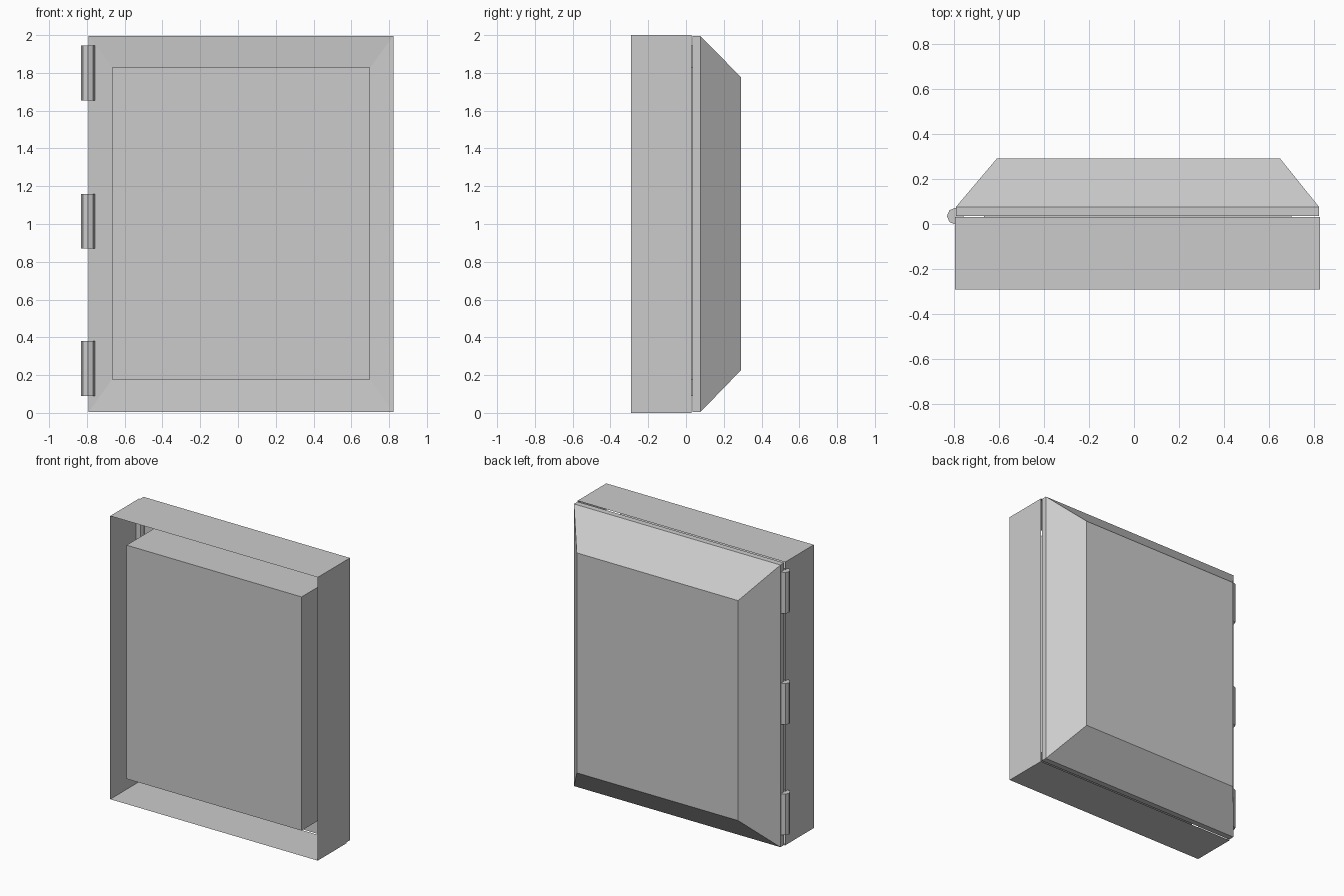
import bpy, bmesh, math

if "Cube" in bpy.data.objects:
    bpy.data.objects.remove(bpy.data.objects["Cube"])

X0, X1, Z0, Z1 = -0.795, 0.826, 0.0, 2.0


def rect(bm, x0, x1, z0, z1, y):
    return [bm.verts.new(p) for p in
            ((x0, y, z0), (x1, y, z0), (x1, y, z1), (x0, y, z1))]


def loft(name, loops, capped):
    """Skin a stack of rectangles (x0, x1, z0, z1, y)."""
    bm = bmesh.new()
    rings = [rect(bm, *l) for l in loops]
    for a, b in zip(rings, rings[1:]):
        for i in range(4):
            j = (i + 1) % 4
            bm.faces.new((a[i], a[j], b[j], b[i]))
    if capped:
        bm.faces.new(rings[0])
        bm.faces.new(rings[-1][::-1])
        bmesh.ops.recalc_face_normals(bm, faces=bm.faces)
    else:
        # open sleeve: normals outward
        for f in bm.faces:
            c = f.calc_center_median()
            f.normal_update()
            if f.normal.x * (c.x - 0.015) + f.normal.z * (c.z - 1) < 0:
                f.normal_flip()
    me = bpy.data.meshes.new(name)
    bm.to_mesh(me)
    bm.free()
    ob = bpy.data.objects.new(name, me)
    bpy.context.collection.objects.link(ob)
    return ob


# Thin open sleeve around the door plug
loft("frame", [(X0, X1, Z0, Z1, -0.29), (X0, X1, Z0, Z1, 0.03)], False)

# Door: plug, shallow inner face, rim and chamfered outer face
e = 0.004
plug = (-0.667, 0.70, 0.178, 1.828)
rim = (X0 + e, X1 - e, Z0 + e, Z1 - e)
loft("door", [plug + (-0.29,), plug + (0.045,), rim + (0.035,),
              rim + (0.076,), (-0.61, 0.65, 0.225, 1.778, 0.29)], True)

# Three octagonal hinge barrels
for i, z in enumerate((0.235, 1.015, 1.80)):
    bpy.ops.mesh.primitive_cylinder_add(vertices=8, radius=0.037, depth=0.29,
                                        location=(-0.794, 0.035, z))
    bpy.context.object.name = f"hinge_{i + 1}"
